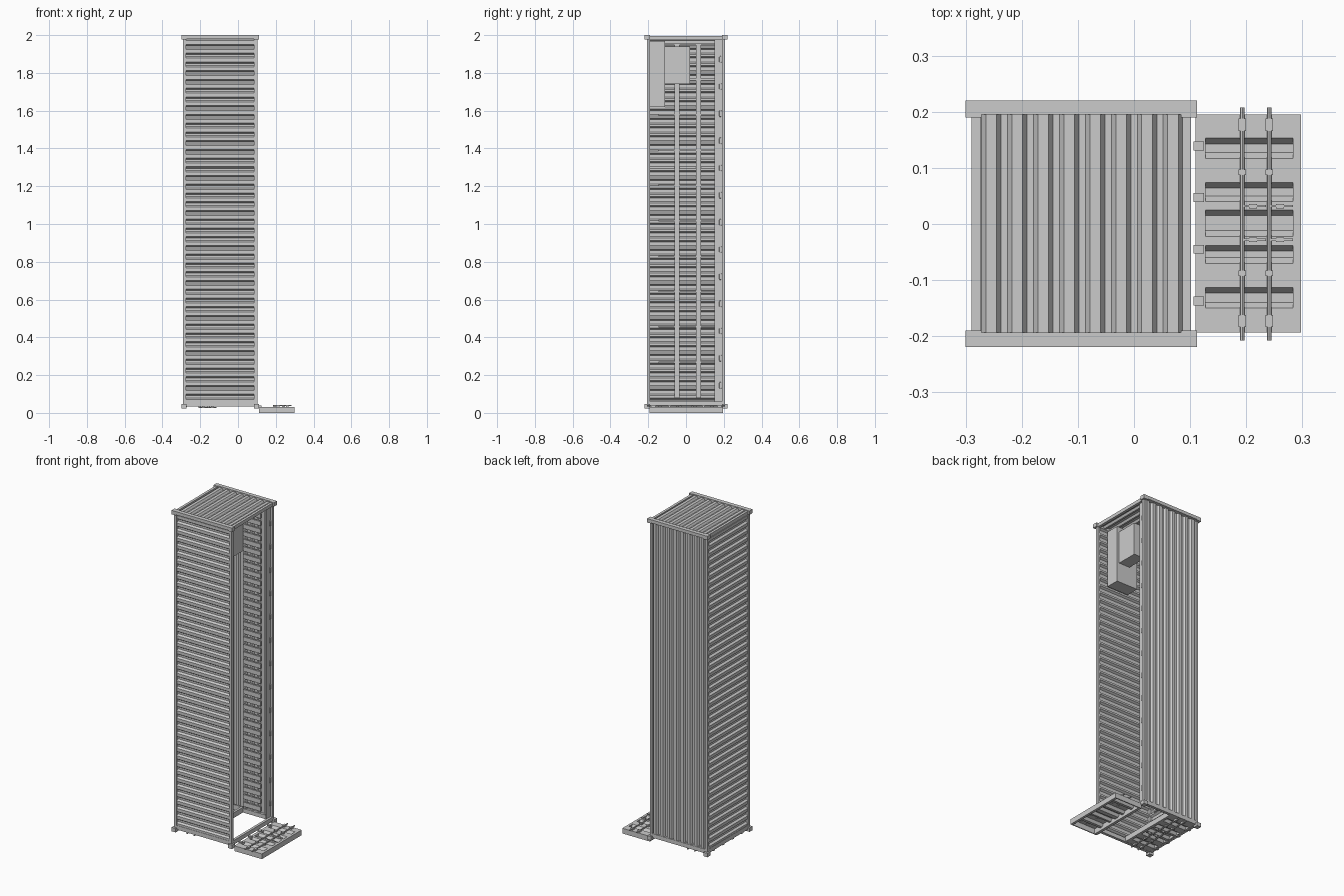
import bpy, bmesh
from mathutils import Vector, Matrix

cube = bpy.data.objects.get("Cube")
if cube:
    bpy.data.objects.remove(cube, do_unlink=True)

grey = bpy.data.materials.new("plain_grey")
grey.use_nodes = True
GREY = (0.6, 0.6, 0.6, 1)
grey.diffuse_color = GREY
grey.node_tree.nodes["Principled BSDF"].inputs["Base Color"].default_value = GREY


def finish(name, bm):
    mesh = bpy.data.meshes.new(name)
    bm.to_mesh(mesh)
    bm.free()
    mesh.materials.append(grey)
    obj = bpy.data.objects.new(name, mesh)
    bpy.context.scene.collection.objects.link(obj)
    return obj


def add_box(bm, x, y, z):
    """Box from three (low, high) ranges."""
    size = [b - a for a, b in (x, y, z)]
    mid = [(a + b) / 2 for a, b in (x, y, z)]
    m = Matrix.Translation(mid) @ Matrix.Diagonal((*size, 1))
    bmesh.ops.create_cube(bm, size=1, matrix=m)


def boxes(name, ranges):
    bm = bmesh.new()
    for r in ranges:
        add_box(bm, *r)
    return finish(name, bm)


def add_sheet(bm, profile, length, place):
    """Extrude (u, depth) points across a length; place maps (u, v, depth) to space."""
    rows = [[bm.verts.new(place(u, v, d)) for v in length] for u, d in profile]
    for a, b in zip(rows, rows[1:]):
        bm.faces.new((a[0], a[1], b[1], b[0]))


def ridges(start, count, depth, end):
    """Trapezoid corrugation, raised by depth."""
    pts = [(start - 0.006, 0)]
    for i in range(count):
        u = start + i * PITCH
        pts += [(u, 0), (u + 0.008, depth), (u + 0.027, depth), (u + 0.035, 0)]
    return pts + [(end, 0)]


PITCH = 0.0463
X0, X1 = -0.29, 0.102          # frame sides
Y0, Y1 = -0.207, 0.207
RIB = 0.012


def wall(name, profile, length, place):
    bm = bmesh.new()
    add_sheet(bm, profile, length, place)
    return finish(name, bm)


# Corrugated walls: long ribs on the back and end, short cross ribs on the others
cross = ridges(0.045, 42, RIB, 1.985)
along = ridges(-0.272, 8, RIB, 0.092)
wall("front_wall", cross, (-0.278, 0.09), lambda u, v, d: (v, -0.193 - d, u))
wall("right_wall", cross, (-0.195, 0.195), lambda u, v, d: (-0.276 - d, v, u))
wall("back_wall", along, (0.04, 1.985), lambda u, v, d: (u, 0.193 + d, v))
wall("end_wall", along, (-0.195, 0.195), lambda u, v, d: (u, v, 1.982 + d))

# Frame posts and rails
post_x = ((X0, -0.274), (0.086, X1))
post_y = ((Y0, -0.19), (0.19, Y1))
boxes("corner_posts", [(x, y, (0.04, 1.985)) for x in post_x for y in post_y])
boxes("end_rails", [((-0.298, 0.11), y, (1.98, 2)) for y in ((-0.219, -0.193), (0.195, 0.22))]
      + [(x, (-0.2, 0.2), (1.975, 1.996)) for x in post_x])
boxes("door_rails", [((X0, X1), y, (0.035, 0.06)) for y in post_y]
      + [(x, (-0.2, 0.2), (0.035, 0.06)) for x in post_x])

# Corner castings
boxes("corner_castings", [(x, y, z) for x in ((-0.3, -0.272), (0.084, 0.112))
                          for y in ((-0.219, -0.19), (0.19, 0.22))
                          for z in ((0.022, 0.046), (1.976, 2))])


# Door leaf with recesses, lock rods, brackets, handles and hinges
def door(prefix, place):
    parts = []
    bm = bmesh.new()
    top, low = 0.032, 0.016
    profile = [(-0.193, top)]
    for a, b in ((-0.15, -0.113), (-0.07, -0.038), (-0.022, 0.025), (0.04, 0.074), (0.117, 0.153)):
        profile += [(a, top), (a + 0.01, low), (b - 0.01, low), (b, top)]
    profile.append((0.195, top))
    add_sheet(bm, profile, (0.127, 0.283), lambda u, v, d: (v, u, d))
    for x in ((0.11, 0.127), (0.283, 0.298)):
        add_box(bm, x, (-0.193, 0.195), (0, top))
    for y in ((-0.193, -0.187), (0.189, 0.195)):
        add_box(bm, (0.127, 0.283), y, (0, top))
    parts.append(finish(prefix + "_leaf", bm))

    bm = bmesh.new()
    for x in (0.193, 0.241):
        m = Matrix.Translation((x, 0, 0.038)) @ Matrix.Rotation(1.5708, 4, "X")
        bmesh.ops.create_cone(bm, cap_ends=True, segments=8, radius1=0.004,
                              radius2=0.004, depth=0.415, matrix=m)
        for y, w, l in ((0.177, 0.007, 0.011), (-0.173, 0.007, 0.011),
                        (0.092, 0.007, 0.005), (-0.088, 0.007, 0.005)):
            add_box(bm, (x - w, x + w), (y - l, y + l), (0.03, 0.043))
        for y in (0.032, -0.028):
            add_box(bm, (x, x + 0.042), (y - 0.002, y + 0.002), (0.037, 0.041))
            add_box(bm, (x + 0.012, x + 0.026), (y - 0.004, y + 0.004), (0.032, 0.043))
    parts.append(finish(prefix + "_lock_rods", bm))

    parts.append(boxes(prefix + "_hinges", [
        ((0.106, 0.125), (y - 0.008, y + 0.008), (0.026, 0.038))
        for y in (-0.137, -0.045, 0.047, 0.139)]))
    for p in parts:
        p.data.transform(place)
        if place.determinant() < 0:
            p.data.flip_normals()


door("open_door", Matrix.Identity(4))
door("closed_door", Matrix.Translation((-0.396, 0, 0.068)) @ Matrix.Diagonal((1, 1, -1, 1)))

# Floor edge plate with lashing eyes beside the open side
boxes("floor_edge", [((0.08, 0.088), (0.152, 0.192), (0.06, 1.975))])
bm = bmesh.new()
for i in range(13):
    z = 0.146 + i * 0.1438
    add_box(bm, (0.088, 0.096), (0.176, 0.188), (z - 0.017, z + 0.017))
eyes = finish("lashing_eyes", bm)
bevel = eyes.modifiers.new("rounding", "BEVEL")
bevel.width = 0.004
bevel.segments = 2

# Slatted strip along the inside of the back wall
boxes("back_slats", [((-0.09, 0.03), (0.178, 0.188), (z, z + 0.027))
                     for z in (0.08 + i * PITCH for i in range(40))])

# Uprights and brackets on the inside of the ribbed wall
boxes("wall_uprights", [((-0.272, -0.26), y, (0.08, 1.95))
                        for y in ((-0.06, -0.034), (0.052, 0.08))])
boxes("wall_brackets", [((-0.272, -0.262), (-0.145, 0.15), (z, z + 0.008))
                        for z in (0.265 + i * 0.187 for i in range(10))])

# Equipment cabinets fixed inside the upper end
boxes("tall_cabinet", [((-0.115, 0.03), (-0.192, -0.11), (1.62, 1.97))])
boxes("small_cabinet", [((-0.06, 0.015), (-0.11, 0.02), (1.74, 1.94))])
